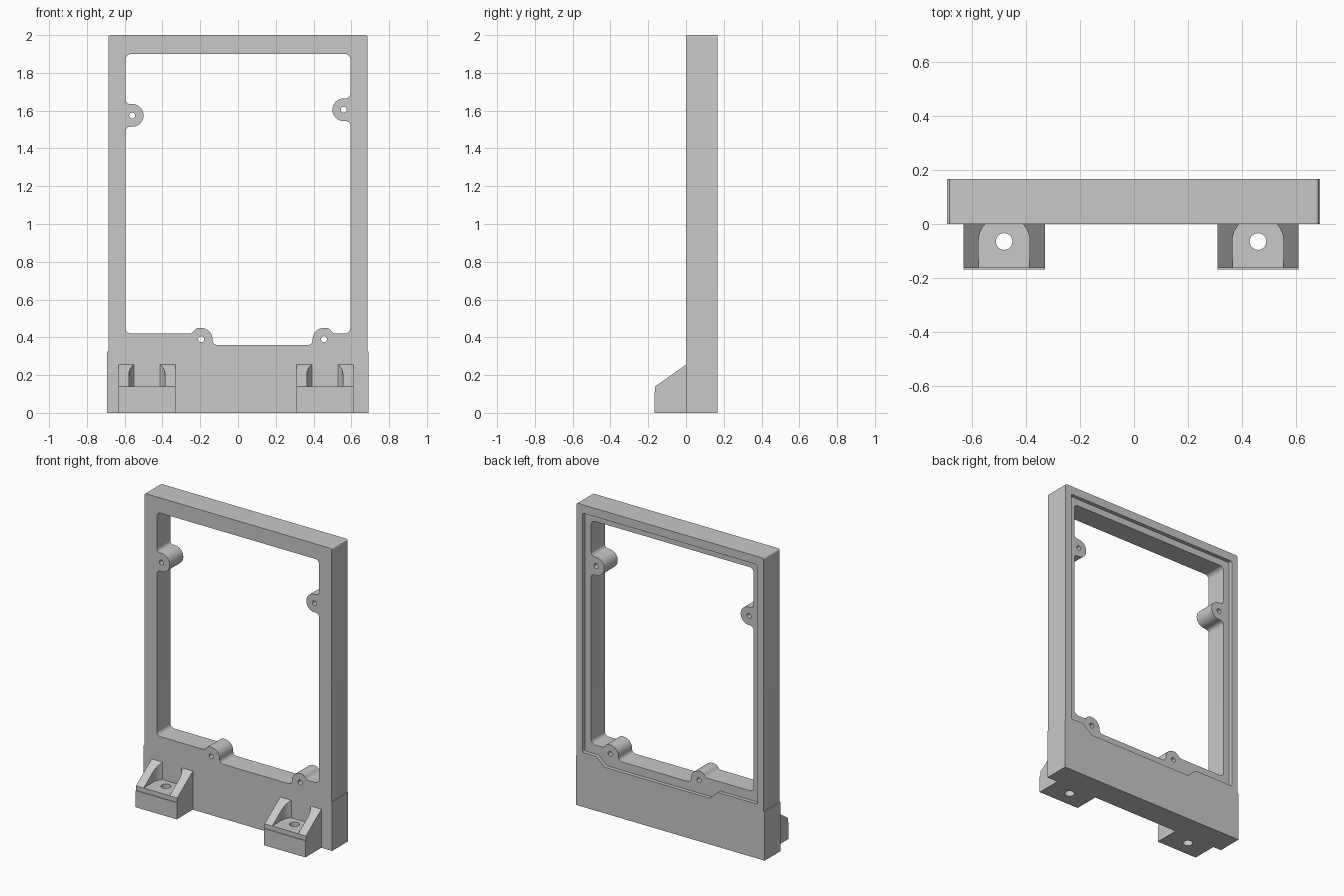
import bpy, bmesh
from math import radians, cos, sin, tau
from mathutils import Vector, Matrix

cube = bpy.data.objects.get("Cube")
if cube:
    bpy.data.objects.remove(cube, do_unlink=True)

grey = bpy.data.materials.new("plain grey")
grey.use_nodes = True
grey.diffuse_color = (0.58, 0.58, 0.58, 1)
grey.node_tree.nodes["Principled BSDF"].inputs["Base Color"].default_value = grey.diffuse_color

FRONT = Matrix.Rotation(radians(90), 4, "X")                       # profile in x, z
SIDE = Matrix.Rotation(radians(90), 4, "Z") @ FRONT                # profile in y, z
FLAT = Matrix.Identity(4)                                          # profile in x, y


def rounded(corners, steps=8):
    """Closed outline from (x, y, radius) corners, each replaced by an arc."""
    out = []
    for i, (x, y, r) in enumerate(corners):
        p = Vector((x, y))
        if r == 0:
            out.append(p)
            continue
        a = (Vector(corners[i - 1][:2]) - p).normalized()
        b = (Vector(corners[(i + 1) % len(corners)][:2]) - p).normalized()
        half = a.angle(b) / 2
        centre = p + (a + b).normalized() * (r / sin(half))
        reach = r * cos(half) / sin(half)
        start = p + a * reach - centre
        end = p + b * reach - centre
        for k in range(steps + 1):
            t = k / steps
            sweep = start.angle(end)
            out.append(centre + (start * sin((1 - t) * sweep) + end * sin(t * sweep)) / sin(sweep))
    return out


def circle(x, y, r, n=24):
    return [Vector((x + r * cos(tau * k / n), y + r * sin(tau * k / n))) for k in range(n)]


def prism(name, loops, depth, matrix, offset):
    """Fill the loops (later ones are holes), extrude, then place."""
    bm = bmesh.new()
    for loop in loops:
        verts = [bm.verts.new((p.x, p.y, 0)) for p in loop]
        for i, v in enumerate(verts):
            bm.edges.new((verts[i - 1], v))
    bmesh.ops.triangle_fill(bm, use_beauty=True, use_dissolve=False,
                            edges=bm.edges[:], normal=(0, 0, 1))
    grown = bmesh.ops.extrude_face_region(bm, geom=bm.faces[:])["geom"]
    bmesh.ops.translate(bm, vec=(0, 0, depth),
                        verts=[g for g in grown if isinstance(g, bmesh.types.BMVert)])
    bmesh.ops.transform(bm, matrix=Matrix.Translation(offset) @ matrix, verts=bm.verts[:])
    bmesh.ops.recalc_face_normals(bm, faces=bm.faces[:])
    mesh = bpy.data.meshes.new(name)
    bm.to_mesh(mesh)
    bm.free()
    mesh.materials.append(grey)
    obj = bpy.data.objects.new(name, mesh)
    bpy.context.collection.objects.link(obj)
    return obj


def activate(obj):
    bpy.ops.object.select_all(action="DESELECT")
    obj.select_set(True)
    bpy.context.view_layer.objects.active = obj


def cut(obj, cutter):
    cutter.hide_render = True
    activate(obj)
    mod = obj.modifiers.new("cut", "BOOLEAN")
    mod.operation, mod.solver, mod.object = "DIFFERENCE", "EXACT", cutter
    bpy.ops.object.modifier_apply(modifier=mod.name)
    bpy.data.objects.remove(cutter, do_unlink=True)


def finish(obj):
    activate(obj)
    bpy.ops.object.shade_smooth_by_angle(angle=radians(30))


# Frame: outline with a slightly wider base
BACK, TOP = 0.167, 2.0
outline = rounded([(-0.693, 0, 0), (0.69, 0, 0), (0.69, 0.325, 0), (0.686, 0.325, 0),
                   (0.686, TOP, 0.012), (-0.686, TOP, 0.012),
                   (-0.686, 0.325, 0), (-0.693, 0.325, 0)])


# Opening: straight sides with a screw boss on each, stepped lower edge
def side_boss(sign, z):
    wall, tip, r = sign * 0.595, sign * 0.5, 0.06
    return [(wall, z - r, 0.025), (tip, z - r, r * 0.99),
            (tip, z + r, r * 0.99), (wall, z + r, 0.025)]


def lower_edge(sign, mid=0.13):
    """Half of the lower edge, from the middle step out past the boss."""
    return [(mid + sign * dx, z, r) for dx, z, r in
            [(0.265, 0.36, 0.025), (0.265, 0.45, 0.06), (0.35, 0.45, 0.03), (0.375, 0.42, 0.03)]]


opening = rounded(
    lower_edge(-1)[::-1] + lower_edge(1)
    + [(0.595, 0.42, 0.03)] + side_boss(1, 1.605)
    + [(0.595, 1.9, 0.03), (-0.595, 1.9, 0.03)]
    + side_boss(-1, 1.575)[::-1] + [(-0.595, 0.42, 0.03)])
screws = [circle(x, z, 0.016) for x, z in
          [(-0.56, 1.575), (0.56, 1.605), (-0.195, 0.39), (0.455, 0.39)]]
frame = prism("frame", [outline, opening] + screws, BACK, FRONT, (0, BACK, 0))

# Shallow rebate around the opening on the back
rebate = rounded([(-0.64, 0.36, 0.01), (-0.35, 0.36, 0.02), (-0.29, 0.305, 0.02),
                  (0.48, 0.305, 0.02), (0.54, 0.36, 0.02), (0.64, 0.36, 0.01),
                  (0.64, 1.945, 0.01), (-0.64, 1.945, 0.01)])
cut(frame, prism("rebate_cutter", [rebate], 0.1, FRONT, (0, BACK + 0.075, 0)))
finish(frame)

# Mounting feet: sloped gussets either side of an arched pocket with a screw hole
profile = [Vector(p) for p in [(0.002, 0), (-0.168, 0), (-0.168, 0.11), (-0.163, 0.11),
                               (-0.163, 0.14), (0, 0.255), (0.002, 0.255)]]
for name, x in (("right_foot", -0.482), ("left_foot", 0.46)):
    foot = prism(name, [profile], 0.302, SIDE, (x - 0.151, 0, 0))
    pocket = rounded([(x - 0.095, -0.3, 0), (x + 0.095, -0.3, 0),
                      (x + 0.095, 0.03, 0.094), (x - 0.095, 0.03, 0.094)])
    cut(foot, prism("pocket_cutter", [pocket], 0.3, FLAT, (0, 0, 0.14)))
    cut(foot, prism("hole_cutter", [circle(x, -0.065, 0.031)], 0.4, FLAT, (0, 0, -0.1)))
    finish(foot)
